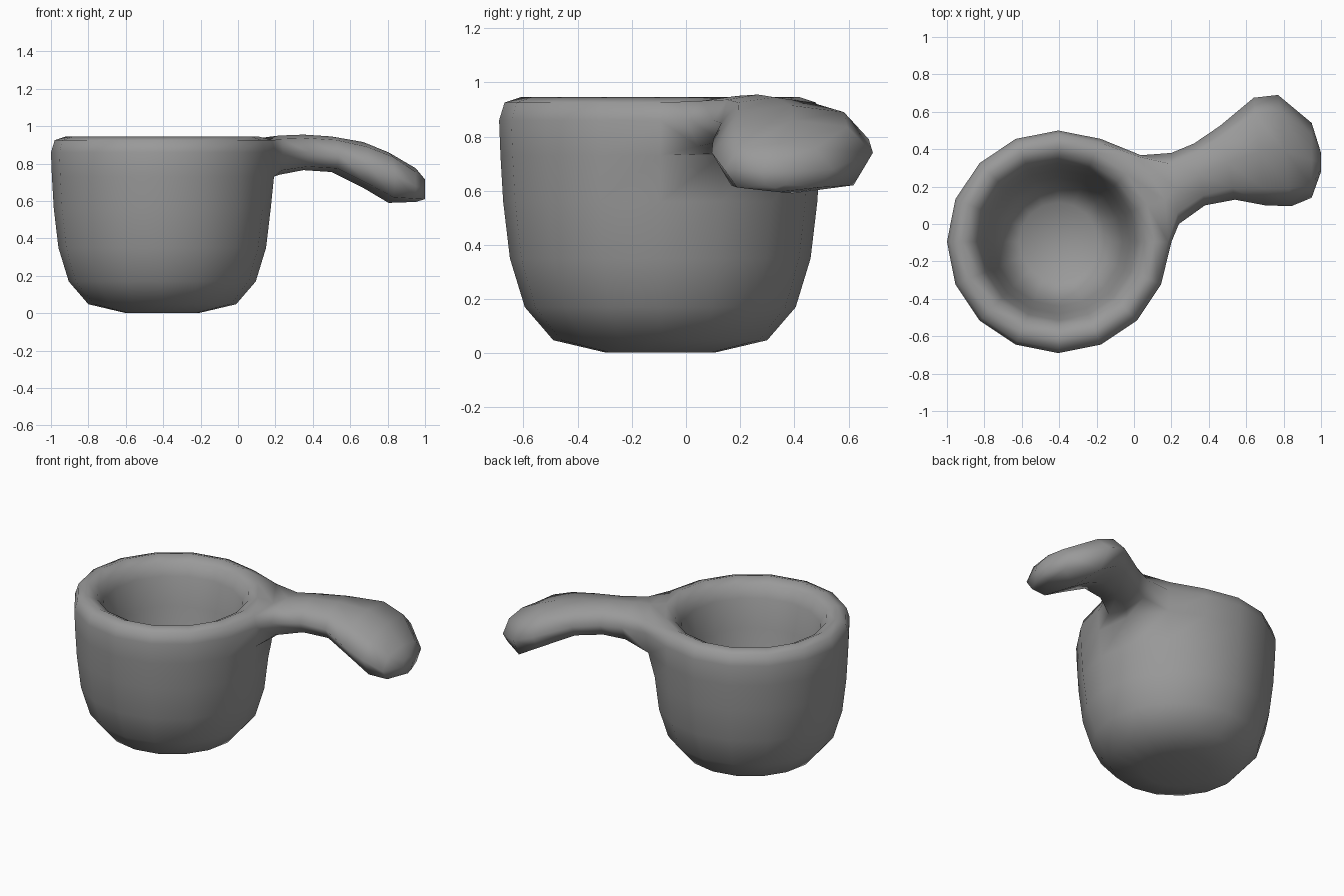
import bpy, bmesh
from math import cos, sin, tau
from mathutils import Vector

cube = bpy.data.objects.get("Cube")
if cube:
    bpy.data.objects.remove(cube)

CENTRE = Vector((-0.405, -0.095, 0))
SIDES = 16

# Wall profile (radius, height): outer base up over the rim, down to the inner floor
OUTER = [(0.2, 0.002), (0.395, 0.048), (0.5, 0.17), (0.555, 0.35), (0.58, 0.56),
         (0.59, 0.73), (0.595, 0.86), (0.575, 0.925)]
INNER = [(0.515, 0.945), (0.455, 0.915), (0.42, 0.84), (0.385, 0.66), (0.345, 0.45),
         (0.295, 0.27), (0.21, 0.19)]
LOW, MID, TOP = 5, 6, 7      # outer rings the handle grows from

# Handle sections: left edge x, y, right edge x, y, top, edge and bottom heights
SECTIONS = [(0.20, 0.38, 0.24, 0.00, 0.95, 0.86, 0.74),
            (0.32, 0.43, 0.38, 0.10, 0.955, 0.86, 0.765),
            (0.46, 0.525, 0.54, 0.13, 0.945, 0.85, 0.755),
            (0.64, 0.675, 0.70, 0.10, 0.915, 0.79, 0.67),
            (0.77, 0.69, 0.84, 0.095, 0.86, 0.74, 0.59),
            (0.95, 0.54, 0.95, 0.14, 0.775, 0.68, 0.595),
            (1.00, 0.38, 1.00, 0.28, 0.715, 0.67, 0.61)]

bm = bmesh.new()


def ring(radius, z):
    """A circle of vertices around the cup axis."""
    return [bm.verts.new(CENTRE + Vector((radius * cos(tau * i / SIDES),
                                          radius * sin(tau * i / SIDES), z)))
            for i in range(SIDES)]


def bridge(a, b):
    """Join two closed loops with quads."""
    n = len(a)
    return [bm.faces.new((a[i], a[(i + 1) % n], b[(i + 1) % n], b[i])) for i in range(n)]


def section(lx, ly, rx, ry, top, edge, bottom):
    """Eight-point rounded cross-section of the handle, starting at bottom right."""
    left, right = Vector((lx, ly, 0)), Vector((rx, ry, 0))
    up, down = top - 0.2 * (top - edge), bottom + 0.2 * (edge - bottom)
    points = [(0.12, down), (0.5, bottom), (0.88, down), (1, edge),
              (0.84, up), (0.5, top), (0.16, up), (0, edge)]
    return [bm.verts.new(right.lerp(left, t) + Vector((0, 0, z))) for t, z in points]


# Cup wall
rings = [ring(*p) for p in OUTER + INNER]
walls = [bridge(a, b) for a, b in zip(rings, rings[1:])]
bm.faces.new(rings[0][::-1])
bm.faces.new(rings[-1])

# Flare of the wall towards the handle
for r, amount in ((LOW, 0.025), (MID, 0.035), (TOP, 0.04)):
    rings[r][2].co += Vector((0.6, 1.2, 0)) * amount
    rings[r][1].co.x += amount
    rings[r][0].co.x += 0.3 * amount

# Opening in the wall for the handle root
bmesh.ops.delete(bm, geom=[walls[r][i] for r in (LOW, MID) for i in (0, 1)],
                 context="FACES")

# Handle, grown from the opening
loop = [rings[LOW][0], rings[LOW][1], rings[LOW][2], rings[MID][2],
        rings[TOP][2], rings[TOP][1], rings[TOP][0], rings[MID][0]]
for spec in SECTIONS:
    new_loop = section(*spec)
    bridge(loop, new_loop)
    loop = new_loop
bm.faces.new(loop)

bmesh.ops.recalc_face_normals(bm, faces=bm.faces)
for f in bm.faces:
    f.smooth = True

# Grey clay colour
mat = bpy.data.materials.new("plain grey")
mat.use_nodes = True
grey = (0.32, 0.32, 0.32, 1)
mat.diffuse_color = grey
mat.node_tree.nodes["Principled BSDF"].inputs["Base Color"].default_value = grey

mesh = bpy.data.meshes.new("cup_with_handle")
bm.to_mesh(mesh)
bm.free()
mesh.materials.append(mat)
cup = bpy.data.objects.new("cup_with_handle", mesh)
bpy.context.collection.objects.link(cup)
